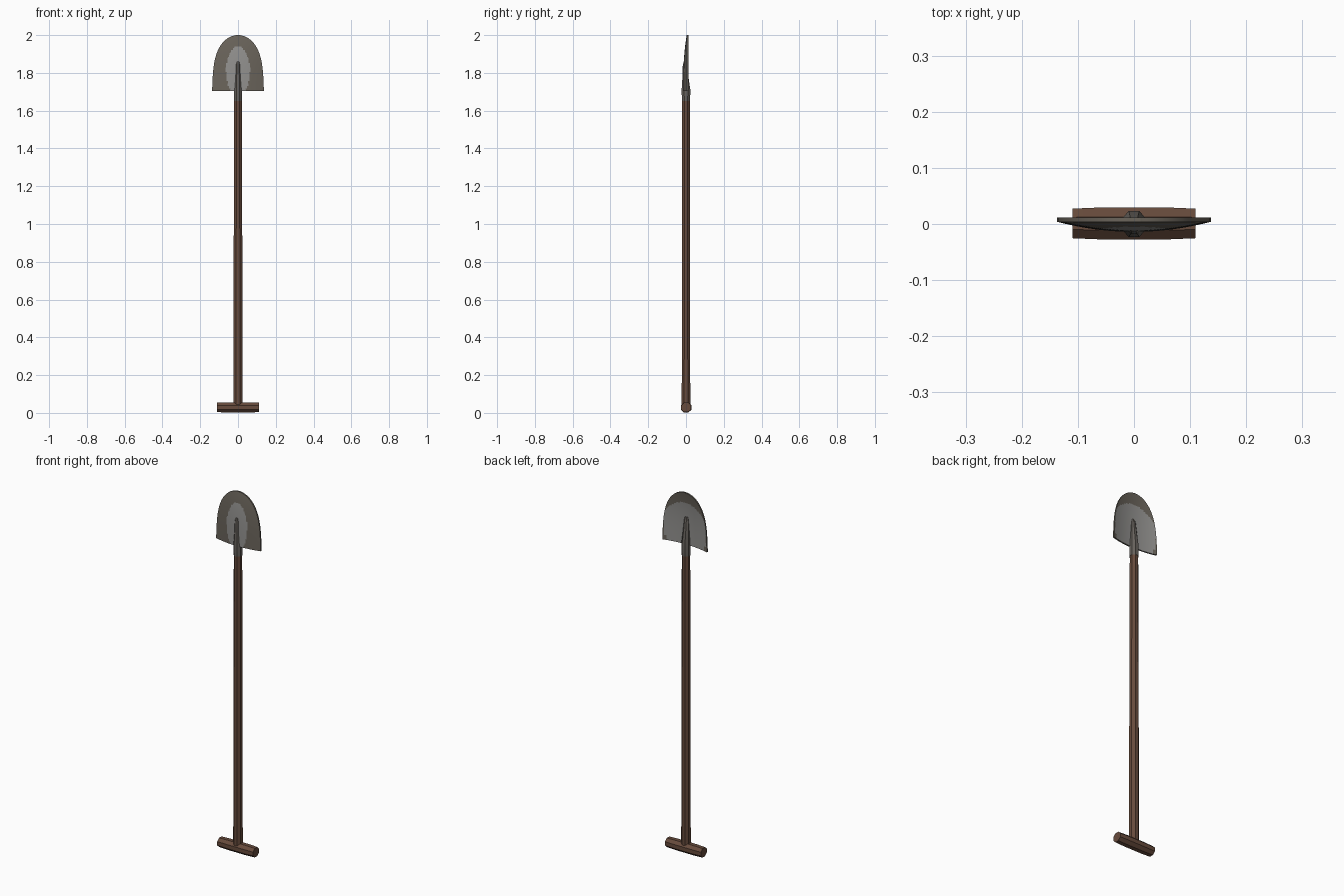
import bpy, bmesh, math
from mathutils import Vector

if "Cube" in bpy.data.objects:
    bpy.data.objects.remove(bpy.data.objects["Cube"])


def material(name, rgb):
    m = bpy.data.materials.new(name)
    m.diffuse_color = (*rgb, 1)
    m.use_nodes = True
    m.node_tree.nodes["Principled BSDF"].inputs["Base Color"].default_value = m.diffuse_color
    return m


wood = material("brown_wood", (0.135, 0.070, 0.045))
dull = material("dull_metal", (0.145, 0.128, 0.105))
worn = material("worn_metal", (0.29, 0.285, 0.275))
iron = material("dark_socket_metal", (0.135, 0.122, 0.108))


def finish(name, bm, mats):
    bmesh.ops.recalc_face_normals(bm, faces=bm.faces)
    mesh = bpy.data.meshes.new(name)
    bm.to_mesh(mesh)
    bm.free()
    ob = bpy.data.objects.new(name, mesh)
    bpy.context.collection.objects.link(ob)
    for m in mats:
        mesh.materials.append(m)
    bpy.ops.object.select_all(action='DESELECT')
    ob.select_set(True)
    bpy.context.view_layer.objects.active = ob
    bpy.ops.object.shade_smooth_by_angle(angle=math.radians(30))
    return ob


def tube(name, stations, axis, mat, sides=8):
    """Loft of rings; each station is (position, centre y, radius across, radius y)."""
    bm = bmesh.new()
    rings = []
    for p, cy, ra, ry in stations:
        ring = []
        for i in range(sides):
            a = math.tau * (i + 0.5) / sides
            c, s = ra * math.cos(a), cy + ry * math.sin(a)
            ring.append(bm.verts.new((c, s, p) if axis == 'Z' else (p, s, c + 0.029)))
        rings.append(ring)
    for a, b in zip(rings, rings[1:]):
        for i in range(sides):
            j = (i + 1) % sides
            bm.faces.new((a[i], a[j], b[j], b[i]))
    bm.faces.new(rings[0])
    bm.faces.new(rings[-1])
    return finish(name, bm, [mat])


# wooden shaft and cross grip
tube("shaft", [(0.03, 0, .0245, .0245), (0.9, 0, .0245, .0235), (1.68, 0, .0215, .0215)], 'Z', wood)
tube("cross_grip", [(-0.11, 0.001, .027, .0285), (-0.055, 0.001, .029, .031),
                    (0.055, 0.001, .029, .031), (0.11, 0.001, .027, .0285)], 'X', wood)

# tapering socket that runs up both faces of the blade
tube("socket", [(1.65, 0, .0235, .0235), (1.71, 0, .024, .025), (1.78, -0.003, .018, .017),
                (1.84, -0.006, .014, .012), (1.86, -0.006, .010, .007)], 'Z', iron)

# dished blade: two matching grids joined round the rim
Z0, H, ROWS, COLS = 1.705, 0.295, 36, 40


def blade_point(r, c, back):
    t = math.sin(math.pi / 2 * r / ROWS)
    u = 2 * c / COLS - 1
    w = max(0.012, (0.137 - 0.01 * t) * math.sqrt(max(0, 1 - t ** 3.5)))
    y = 0.004 - 0.018 * (1 - u * u) * (1 - t ** 3)
    return Vector((u * w, y + (0.008 if back else 0), Z0 + H * t))


def is_worn(p, back):
    x, t = abs(p.x), (p.z - Z0) / H
    if back:
        if x > 0.118 and t < 0.09:
            return False
        return t < 0.80 - 0.22 * (x / 0.12) ** 2 and x < 0.13
    return (x / 0.063) ** 2 + ((p.z - 1.81) / 0.13) ** 2 < 1


bm = bmesh.new()
grids = [[[bm.verts.new(blade_point(r, c, back)) for c in range(COLS + 1)]
          for r in range(ROWS + 1)] for back in (False, True)]
for back, g in enumerate(grids):
    for r in range(ROWS):
        for c in range(COLS):
            f = bm.faces.new((g[r][c], g[r][c + 1], g[r + 1][c + 1], g[r + 1][c]))
            f.material_index = int(is_worn(f.calc_center_median(), back))
rim = ([(0, c) for c in range(COLS)] + [(r, COLS) for r in range(ROWS)]
       + [(ROWS, c) for c in range(COLS, 0, -1)] + [(r, 0) for r in range(ROWS, 0, -1)])
for (r, c), (r2, c2) in zip(rim, rim[1:] + rim[:1]):
    bm.faces.new((grids[0][r][c], grids[0][r2][c2], grids[1][r2][c2], grids[1][r][c]))
finish("blade", bm, [dull, worn])
